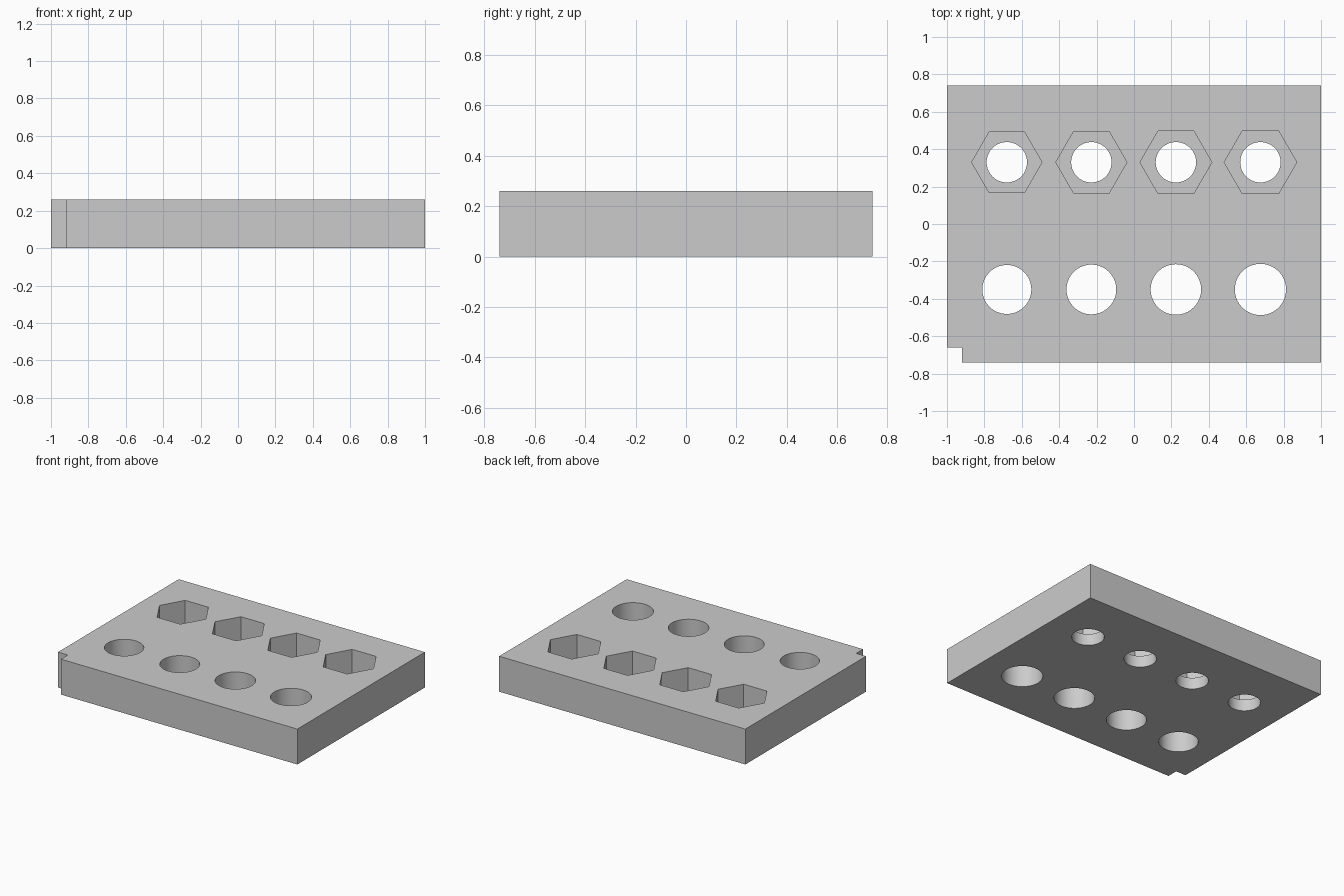
import bpy
import bmesh
import math

cube = bpy.data.objects.get("Cube")
if cube:
    bpy.data.objects.remove(cube, do_unlink=True)

HEIGHT = 0.26
POCKET_FLOOR = 0.085

grey = bpy.data.materials.new("light_grey")
grey.use_nodes = True
grey.diffuse_color = (0.6, 0.6, 0.6, 1)
grey.node_tree.nodes["Principled BSDF"].inputs["Base Color"].default_value = (0.6, 0.6, 0.6, 1)


def prism(name, outline, z0, z1):
    """Extrude a closed xy outline from z0 to z1."""
    mesh = bpy.data.meshes.new(name)
    bm = bmesh.new()
    face = bm.faces.new([bm.verts.new((x, y, z0)) for x, y in outline])
    result = bmesh.ops.extrude_face_region(bm, geom=[face])
    for v in result["geom"]:
        if isinstance(v, bmesh.types.BMVert):
            v.co.z = z1
    bmesh.ops.recalc_face_normals(bm, faces=bm.faces)
    bm.to_mesh(mesh)
    bm.free()
    mesh.materials.append(grey)
    obj = bpy.data.objects.new(name, mesh)
    bpy.context.collection.objects.link(obj)
    return obj


def ring(x, y, radius, sides):
    step = math.tau / sides
    return [(x + radius * math.cos(i * step), y + radius * math.sin(i * step))
            for i in range(sides)]


# Plate with a square notch in one front corner
plate = prism("drilled_plate",
              [(-0.92, -0.74), (1, -0.74), (1, 0.74), (-1, 0.74), (-1, -0.66), (-0.92, -0.66)],
              0, HEIGHT)

# Cutters: bolt holes, hexagonal nut pockets and plain holes, each slightly larger to the left
cutters = []
for i in range(4):
    x = -0.68 + 0.452 * i
    cutters += [
        prism("bolt_hole_cutter", ring(x, 0.33, 0.108, 64), -0.1, HEIGHT + 0.1),
        prism("nut_pocket_cutter", ring(x, 0.33, 0.188 + 0.002 * i, 6), POCKET_FLOOR, HEIGHT + 0.1),
        prism("plain_hole_cutter", ring(x, -0.35, 0.131 + 0.002 * i, 64), -0.1, HEIGHT + 0.1),
    ]

bpy.ops.object.select_all(action="DESELECT")
plate.select_set(True)
bpy.context.view_layer.objects.active = plate
for cutter in cutters:
    cutter.hide_render = True
    cut = plate.modifiers.new(cutter.name, "BOOLEAN")
    cut.operation = "DIFFERENCE"
    cut.solver = "EXACT"
    cut.object = cutter
    bpy.ops.object.modifier_apply(modifier=cut.name)
    bpy.data.objects.remove(cutter, do_unlink=True)

# Smooth hole walls with crisp rims
bpy.ops.object.shade_smooth_by_angle(angle=math.radians(30))
